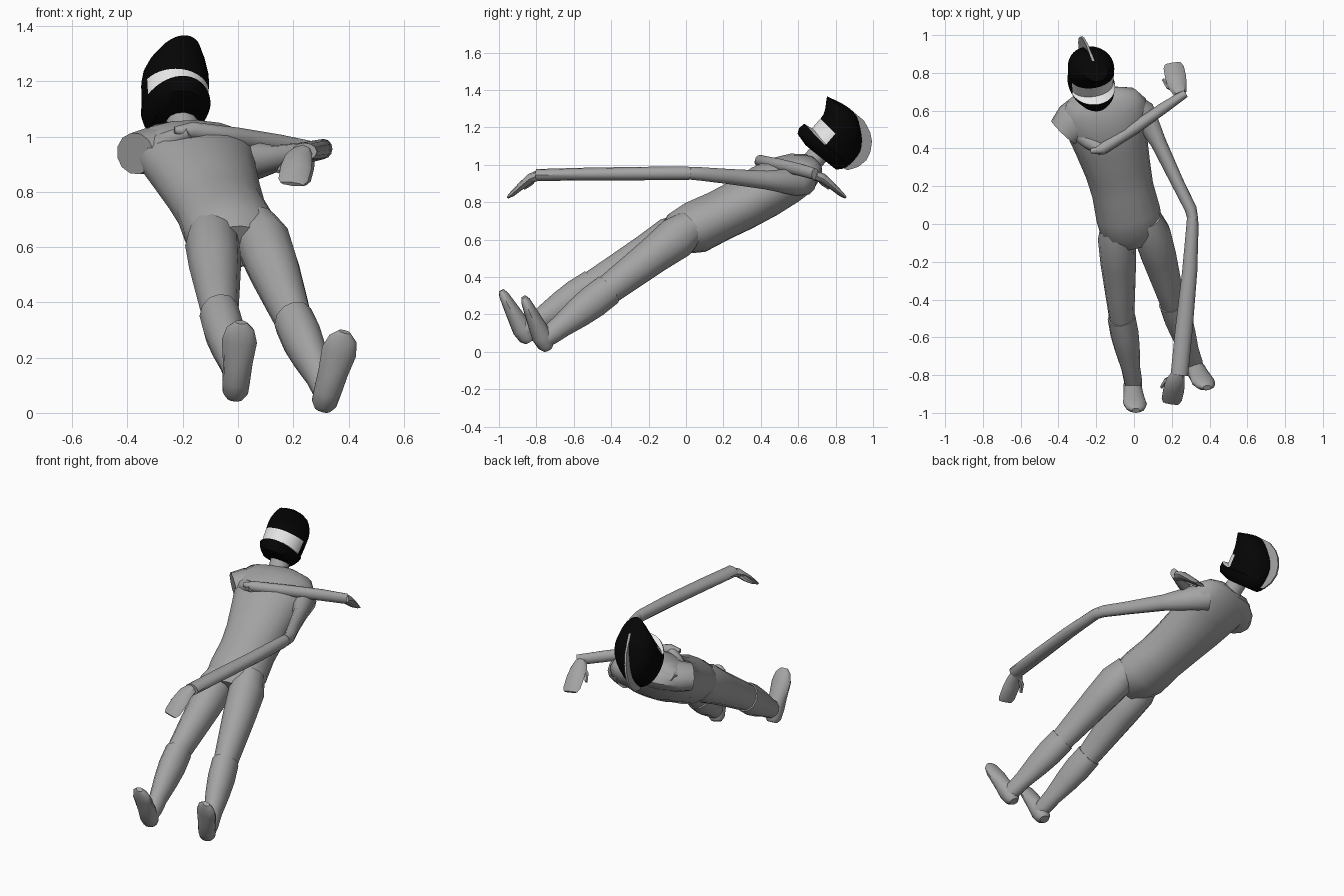
import bpy, bmesh
from math import sin, cos, tau, radians
from mathutils import Vector

if "Cube" in bpy.data.objects:
    bpy.data.objects.remove(bpy.data.objects["Cube"])


def material(name, value):
    m = bpy.data.materials.new(name)
    m.use_nodes = True
    color = (value, value, value, 1)
    m.diffuse_color = color
    m.node_tree.nodes["Principled BSDF"].inputs["Base Color"].default_value = color
    return m


GREY = material("suit grey", 0.37)
BLACK = material("helmet black", 0.0015)
WHITE = material("visor white", 0.85)


def finish(name, bm, mats=(GREY,), angle=40):
    bmesh.ops.recalc_face_normals(bm, faces=bm.faces)
    me = bpy.data.meshes.new(name)
    bm.to_mesh(me)
    bm.free()
    for m in mats:
        me.materials.append(m)
    ob = bpy.data.objects.new(name, me)
    bpy.context.collection.objects.link(ob)
    bpy.context.view_layer.objects.active = ob
    ob.select_set(True)
    bpy.ops.object.shade_smooth_by_angle(angle=radians(angle))
    ob.select_set(False)
    return ob


def bridge(bm, rings):
    for a, b in zip(rings, rings[1:]):
        n = len(a)
        for i in range(n):
            j = (i + 1) % n
            bm.faces.new((a[i], a[j], b[j], b[i]))
    bm.faces.new(rings[0])
    bm.faces.new(rings[-1])


def loft(name, sections, side=(1, 0, 0), n=12):
    """Skin oval sections (centre, half width, half depth) along a path."""
    bm = bmesh.new()
    pts = [Vector(s[:3]) for s in sections]
    rings = []
    for k, s in enumerate(sections):
        t = (pts[min(k + 1, len(pts) - 1)] - pts[max(k - 1, 0)]).normalized()
        w = Vector(side)
        w = (w - t * w.dot(t)).normalized()
        d = t.cross(w)
        rings.append([bm.verts.new(pts[k] + w * s[3] * cos(tau * i / n) + d * s[4] * sin(tau * i / n))
                      for i in range(n)])
    bridge(bm, rings)
    return finish(name, bm)


# Torso and neck
ACROSS = (0.95, 0.28, 0)
loft("torso", [
    (0, -.09, .61, .12, .085),
    (-.01, -.04, .64, .165, .118),
    (-.03, .05, .672, .172, .142),
    (-.06, .18, .735, .165, .137),
    (-.085, .29, .79, .175, .14),
    (-.12, .42, .865, .195, .145),
    (-.145, .53, .925, .22, .135),
    (-.165, .61, .965, .235, .115),
    (-.175, .67, 1.0, .19, .075),
    (-.18, .69, 1.015, .1, .05)], ACROSS, 16)
loft("neck", [(-.18, .62, .96, .075, .07), (-.195, .68, 1.03, .058, .058),
              (-.215, .75, 1.11, .055, .055)], ACROSS)


def leg(label, hip, knee, ankle, heel, toe):
    hip, knee, ankle, heel, toe = map(Vector, (hip, knee, ankle, heel, toe))

    def along(a, b, f, w, d):
        return (*a.lerp(b, f), w, d)

    loft(label + "_thigh", [
        along(hip, knee, -.08, .075, .09), along(hip, knee, .12, .1, .115),
        along(hip, knee, .4, .094, .1), along(hip, knee, .75, .078, .088),
        along(hip, knee, 1, .066, .08), along(knee, ankle, .2, .06, .07)])
    # Boot cuff stands slightly proud of the knee
    loft(label + "_boot_shaft", [
        along(knee, ankle, -.02, .074, .087), along(knee, ankle, .25, .075, .089),
        along(knee, ankle, .5, .066, .08), along(knee, ankle, .8, .05, .062),
        along(knee, ankle, 1, .048, .055), along(knee, ankle, 1.12, .04, .045)])
    loft(label + "_foot", [
        along(heel, toe, -.06, .03, .025), along(heel, toe, .02, .046, .045),
        along(heel, toe, .2, .05, .055), along(heel, toe, .45, .054, .046),
        along(heel, toe, .75, .064, .034), along(heel, toe, .93, .05, .026),
        along(heel, toe, 1.02, .022, .014)], (1, -.1, 0))


leg("right", (-.095, -.02, .65), (-.065, -.5, .36), (-.005, -.83, .145),
    (-.01, -.845, .075), (.01, -.985, .33))
leg("left", (.08, 0, .655), (.205, -.42, .335), (.315, -.73, .095),
    (.31, -.745, .035), (.385, -.865, .295))

# Left arm reaching forward
loft("left_upper_arm", [
    (-.03, .62, .93, .08, .09), (.045, .59, .915, .07, .075),
    (.13, .43, .925, .042, .05), (.23, .22, .945, .034, .04),
    (.3, .08, .958, .032, .036), (.313, .02, .962, .028, .034)])
loft("left_forearm", [
    (.308, .07, .96, .025, .03), (.31, 0, .962, .032, .036),
    (.295, -.25, .96, .04, .036), (.265, -.55, .957, .046, .034),
    (.24, -.8, .952, .046, .032)])

# Right arm folded across the chest, with a broad shoulder
loft("right_shoulder", [
    (-.14, .6, .965, .12, .085), (-.26, .575, .962, .125, .085),
    (-.325, .535, .955, .11, .082), (-.372, .485, .945, .092, .076)], (0, 1, 0))
loft("right_upper_arm", [
    (-.3, .49, .96, .05, .05), (-.24, .435, .995, .04, .035),
    (-.17, .39, 1.025, .028, .028)], (0, 1, 0))
loft("right_forearm", [
    (-.23, .385, 1.03, .012, .012), (-.17, .395, 1.03, .03, .03),
    (0, .505, 1.005, .032, .034), (.15, .61, .98, .03, .034),
    (.27, .69, .957, .022, .032)], (0, 1, 0))


def hand(label, wrist, way):
    """Drooping mitten palm with a thumb; way is the y direction."""
    x, y, z = wrist

    def at(dx, dy, dz, w, d):
        return (x + dx, y + way * dy, z + dz, w, d)

    loft(label + "_palm", [
        at(0, 0, 0, .035, .028), at(-.015, .04, -.015, .05, .026),
        at(-.025, .09, -.055, .056, .02), at(-.035, .14, -.1, .054, .014),
        at(-.04, .16, -.115, .042, .008)], n=8)
    loft(label + "_thumb", [
        at(-.02, .02, -.01, .018, .016), at(-.065, .04, -.04, .016, .014),
        at(-.09, .075, -.07, .009, .008)], (0, 1, 0), 6)


hand("left", (.235, -.79, .95), -1)
hand("right", (.245, .69, .95), 1)

# Helmet axes: forward, up, side
CENTRE = Vector((-.225, .78, 1.16))
FWD = Vector((.28, -.75, .6)).normalized()
UP = Vector((0, .62, .78))
UP = (UP - FWD * UP.dot(FWD)).normalized()
SIDE = UP.cross(FWD)


def head_point(s, f, u):
    return CENTRE + SIDE * s + FWD * f + UP * u


# Helmet rows: height, back, front, half width, droop at the sides
rows = [(-.126, -.13, .08, .08, 0), (-.105, -.155, .155, .1, 0), (-.075, -.17, .168, .115, .008),
        (-.04, -.175, .16, .122, .022), (-.034, -.176, .108, .116, .022), (-.005, -.178, .108, .118, .018),
        (.034, -.172, .105, .12, .012), (.06, -.158, .106, .122, 0), (.09, -.135, .118, .118, 0),
        (.125, -.095, .142, .103, 0), (.15, -.062, .158, .083, 0),
        (.167, -.03, .085, .05, 0), (.173, 0, .05, .02, 0)]
bm = bmesh.new()
N = 48
rings = []
for u, back, front, half, droop in rows:
    ring = []
    for i in range(N):
        c, s = cos(tau * i / N), sin(tau * i / N)
        reach = front if c > 0 else -back
        ring.append(bm.verts.new((half * s, reach * c, u - droop * s * s)))
    rings.append(ring)
bridge(bm, rings)
# The visor is the recessed band at the front, between two helmet rows
for f in bm.faces:
    rows_used = {rings.index(r) for r in rings[3:7] for v in f.verts if v in r}
    if len(rows_used) == 2 and f.calc_center_median().y > .03:
        f.material_index = 1
for v in bm.verts:
    v.co = head_point(*v.co)
finish("helmet", bm, (BLACK, WHITE))

# Thin crest along the back of the helmet
outline = [(.035, .175), (-.085, .172), (-.15, .145), (-.19, .113), (-.22, .065), (-.232, .016),
           (-.22, -.04), (-.185, -.09), (-.13, -.1), (-.15, 0), (-.08, .1)]
bm = bmesh.new()
rings = [[bm.verts.new(head_point(s, f, u)) for f, u in outline] for s in (-.006, .006)]
bridge(bm, rings)
finish("helmet_crest", bm, angle=20)

# Rest the lowest point on the ground
meshes = [o for o in bpy.context.collection.objects if o.type == "MESH"]
low = min(v.co.z for o in meshes for v in o.data.vertices)
for o in meshes:
    o.location.z -= low
